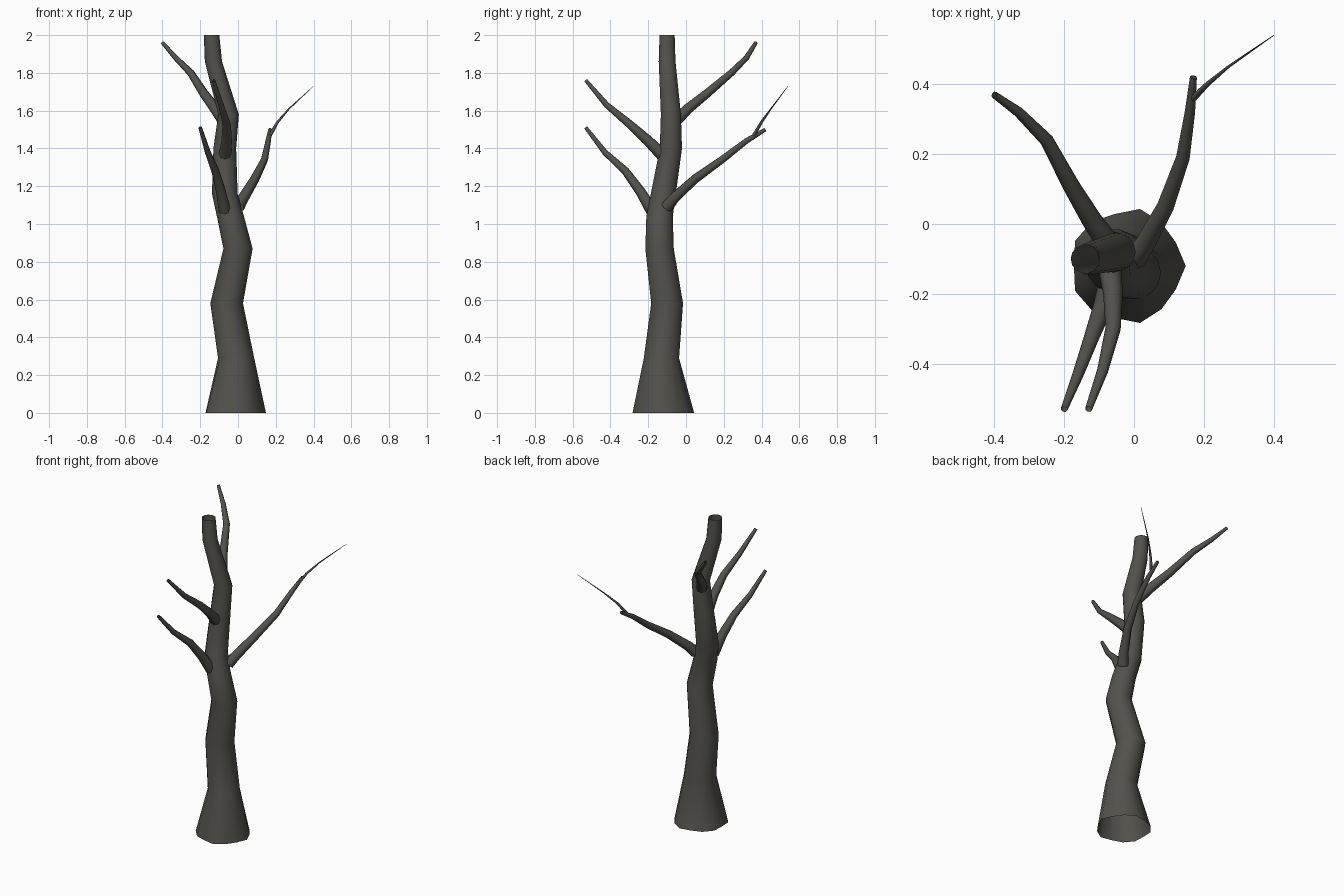
import bpy, bmesh, math
from mathutils import Vector

cube = bpy.data.objects.get("Cube")
if cube:
    bpy.data.objects.remove(cube, do_unlink=True)

bark = bpy.data.materials.new("dark_bark")
bark.use_nodes = True
colour = (0.085, 0.083, 0.073, 1)
bark.diffuse_color = colour
shader = bark.node_tree.nodes["Principled BSDF"]
shader.inputs["Base Color"].default_value = colour


def ring_axes(points, index):
    """Two directions across the path at the given point."""
    before = points[max(index - 1, 0)]
    after = points[min(index + 1, len(points) - 1)]
    along = (after - before).normalized()
    across = along.cross(Vector((0, 0, 1))).normalized()
    return across, along.cross(across)


def tube(name, points, sides, radius_at, axes_at):
    """Open tube through the points; radius_at(index, angle) gives its size."""
    points = [Vector(point) for point in points]
    bm = bmesh.new()
    rings = []
    for index, centre in enumerate(points):
        u, v = axes_at(points, index)
        ring = []
        for side in range(sides):
            angle = math.tau * side / sides
            offset = u * math.cos(angle) + v * math.sin(angle)
            ring.append(bm.verts.new(centre + offset * radius_at(index, angle)))
        rings.append(ring)
    for low, high in zip(rings, rings[1:]):
        for side in range(sides):
            following = (side + 1) % sides
            bm.faces.new((low[side], low[following], high[following], high[side]))
    bmesh.ops.recalc_face_normals(bm, faces=bm.faces)
    mesh = bpy.data.meshes.new(name)
    bm.to_mesh(mesh)
    bm.free()
    mesh.materials.append(bark)
    mesh.shade_smooth()
    obj = bpy.data.objects.new(name, mesh)
    bpy.context.collection.objects.link(obj)


def branch(name, points, thick, thin, sides):
    """Tube that tapers evenly from its root to its tip."""
    last = len(points) - 1

    def taper(index, angle):
        return thick + (thin - thick) * index / last

    tube(name, points, sides, taper, ring_axes)


# Crooked trunk: level rings, steady taper, flared and uneven foot
trunk_path = [
    (-0.02, -0.12, 0), (-0.01, -0.13, 0.29), (-0.06, -0.1, 0.58),
    (0, -0.14, 0.87), (-0.04, -0.14, 1.04), (-0.07, -0.12, 1.16),
    (-0.07, -0.08, 1.4), (-0.05, -0.08, 1.58), (-0.13, -0.1, 1.86),
    (-0.14, -0.1, 2),
]


def trunk_radius(index, angle):
    if index == 0:
        return 0.16 + 0.008 * math.cos(5 * angle)
    return 0.105 - 0.032 * trunk_path[index][2]


def level_axes(points, index):
    return Vector((1, 0, 0)), Vector((0, 1, 0))


tube("trunk", trunk_path, 14, trunk_radius, level_axes)

# Four main branches, rooted inside the trunk
branches = {
    "upper_back_branch": [
        (-0.07, -0.06, 1.54), (-0.12, 0.01, 1.61), (-0.18, 0.11, 1.69),
        (-0.25, 0.24, 1.8), (-0.33, 0.32, 1.88), (-0.4, 0.37, 1.96)],
    "lower_back_branch": [
        (0, -0.1, 1.09), (0.03, -0.06, 1.14), (0.09, 0.05, 1.24),
        (0.14, 0.19, 1.34), (0.16, 0.32, 1.44), (0.17, 0.42, 1.5)],
    "upper_front_branch": [
        (-0.07, -0.12, 1.36), (-0.06, -0.2, 1.44), (-0.06, -0.3, 1.53),
        (-0.09, -0.42, 1.63), (-0.13, -0.53, 1.76)],
    "lower_front_branch": [
        (-0.07, -0.18, 1.07), (-0.09, -0.24, 1.17), (-0.12, -0.32, 1.28),
        (-0.16, -0.43, 1.38), (-0.2, -0.53, 1.51)],
}
for name, points in branches.items():
    branch(name, points, 0.034, 0.01, 8)

# Thin twig growing from the lower back branch
twig_path = [(0.17, 0.36, 1.47), (0.21, 0.4, 1.54), (0.27, 0.45, 1.61), (0.4, 0.54, 1.73)]
branch("twig", twig_path, 0.01, 0.001, 6)
